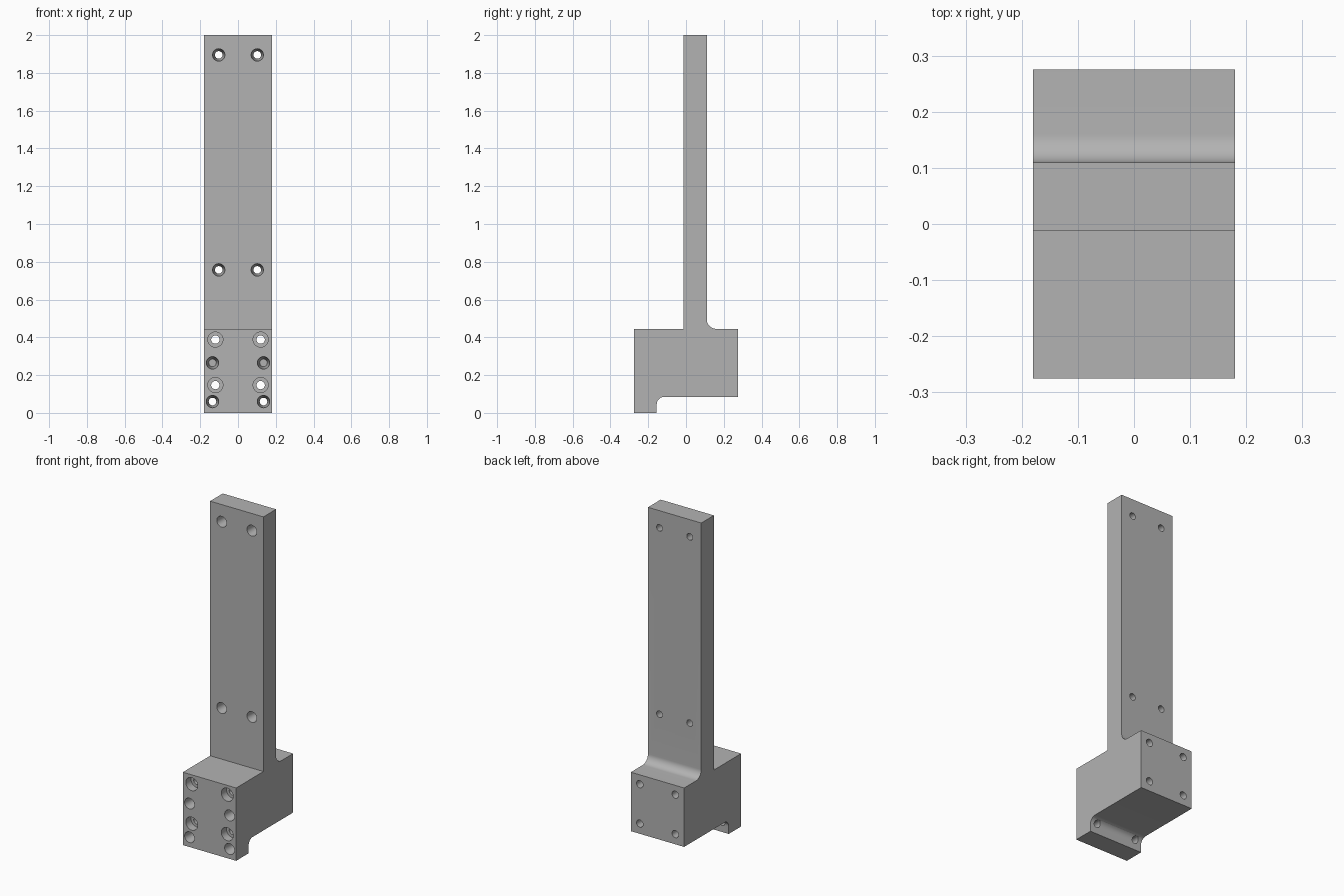
import bpy, bmesh, math

default = bpy.data.objects.get("Cube")
if default:
    bpy.data.objects.remove(default)

HALF_W = 0.18
FRONT, BACK = -0.275, 0.275
PLATE_FRONT, PLATE_BACK = -0.012, 0.11
LIP_BACK = -0.155
BLOCK_LOW, BLOCK_TOP = 0.085, 0.445

grey = bpy.data.materials.new("machined grey")
grey.use_nodes = True
colour = (0.45, 0.45, 0.45, 1)
grey.diffuse_color = colour
grey.node_tree.nodes["Principled BSDF"].inputs["Base Color"].default_value = colour


def make_object(name, bm):
    bmesh.ops.recalc_face_normals(bm, faces=bm.faces)
    mesh = bpy.data.meshes.new(name)
    bm.to_mesh(mesh)
    bm.free()
    mesh.materials.append(grey)
    obj = bpy.data.objects.new(name, mesh)
    bpy.context.collection.objects.link(obj)
    return obj


def arc(cy, cz, r, start, end, steps=12):
    angles = [math.radians(start + (end - start) * i / steps) for i in range(steps + 1)]
    return [(cy + r * math.cos(a), cz + r * math.sin(a)) for a in angles]


def revolve_hole(bm, x, z, profile, sides=32):
    """Add a closed round cutter along y from (radius, y) pairs."""
    rings = []
    for r, y in profile:
        rings.append([bm.verts.new((x + r * math.cos(2 * math.pi * i / sides), y,
                                    z + r * math.sin(2 * math.pi * i / sides)))
                      for i in range(sides)])
    for a, b in zip(rings, rings[1:]):
        for i in range(sides):
            j = (i + 1) % sides
            bm.faces.new((a[i], a[j], b[j], b[i]))
    bm.faces.new(rings[0])
    bm.faces.new(rings[-1])


# Bracket body: side profile with two fillets, extruded across the width
R_TOP, R_LIP = 0.05, 0.04
profile = [(FRONT, 0), (LIP_BACK, 0)]
profile += arc(LIP_BACK + R_LIP, BLOCK_LOW - R_LIP, R_LIP, 180, 90)
profile += [(BACK, BLOCK_LOW), (BACK, BLOCK_TOP)]
profile += arc(PLATE_BACK + R_TOP, BLOCK_TOP + R_TOP, R_TOP, 270, 180)
profile += [(PLATE_BACK, 2), (PLATE_FRONT, 2), (PLATE_FRONT, BLOCK_TOP), (FRONT, BLOCK_TOP)]
bm = bmesh.new()
side = bm.faces.new([bm.verts.new((-HALF_W, y, z)) for y, z in profile])
extruded = bmesh.ops.extrude_face_region(bm, geom=[side])
verts = [v for v in extruded["geom"] if isinstance(v, bmesh.types.BMVert)]
bmesh.ops.translate(bm, verts=verts, vec=(2 * HALF_W, 0, 0))
bracket = make_object("mounting_bracket", bm)

# Hole cutters, mirrored left and right
bm = bmesh.new()
WIDE, NARROW, OUT = 0.033, 0.02, 0.02
for s in (-1, 1):
    # Tapered through holes in the upright plate
    for z in (0.757, 1.895):
        revolve_hole(bm, s * 0.102, z, [(WIDE, PLATE_FRONT - OUT), (WIDE, PLATE_FRONT),
                                        (NARROW, PLATE_BACK), (NARROW, PLATE_BACK + OUT)])
    # Counterbored through holes in the block
    for z in (0.147, 0.388):
        revolve_hole(bm, s * 0.12, z, [(0.04, FRONT - OUT), (0.04, FRONT + 0.05),
                                       (0.022, FRONT + 0.05), (0.022, BACK + OUT)])
    # Tapered holes: blind in the block, through in the lip
    x = s * 0.135
    revolve_hole(bm, x, 0.265, [(WIDE, FRONT - OUT), (WIDE, FRONT), (NARROW, LIP_BACK)])
    revolve_hole(bm, x, 0.06, [(WIDE, FRONT - OUT), (WIDE, FRONT),
                               (NARROW, LIP_BACK), (NARROW, LIP_BACK + 0.05)])
cutter = make_object("hole_cutter", bm)
cutter.hide_render = True

# Cut the holes and shade
bpy.ops.object.select_all(action="DESELECT")
bpy.context.view_layer.objects.active = bracket
bracket.select_set(True)
mod = bracket.modifiers.new("holes", "BOOLEAN")
mod.operation = "DIFFERENCE"
mod.solver = "EXACT"
mod.object = cutter
bpy.ops.object.modifier_apply(modifier=mod.name)
bpy.data.objects.remove(cutter)
bpy.ops.object.shade_smooth_by_angle(angle=math.radians(30))
